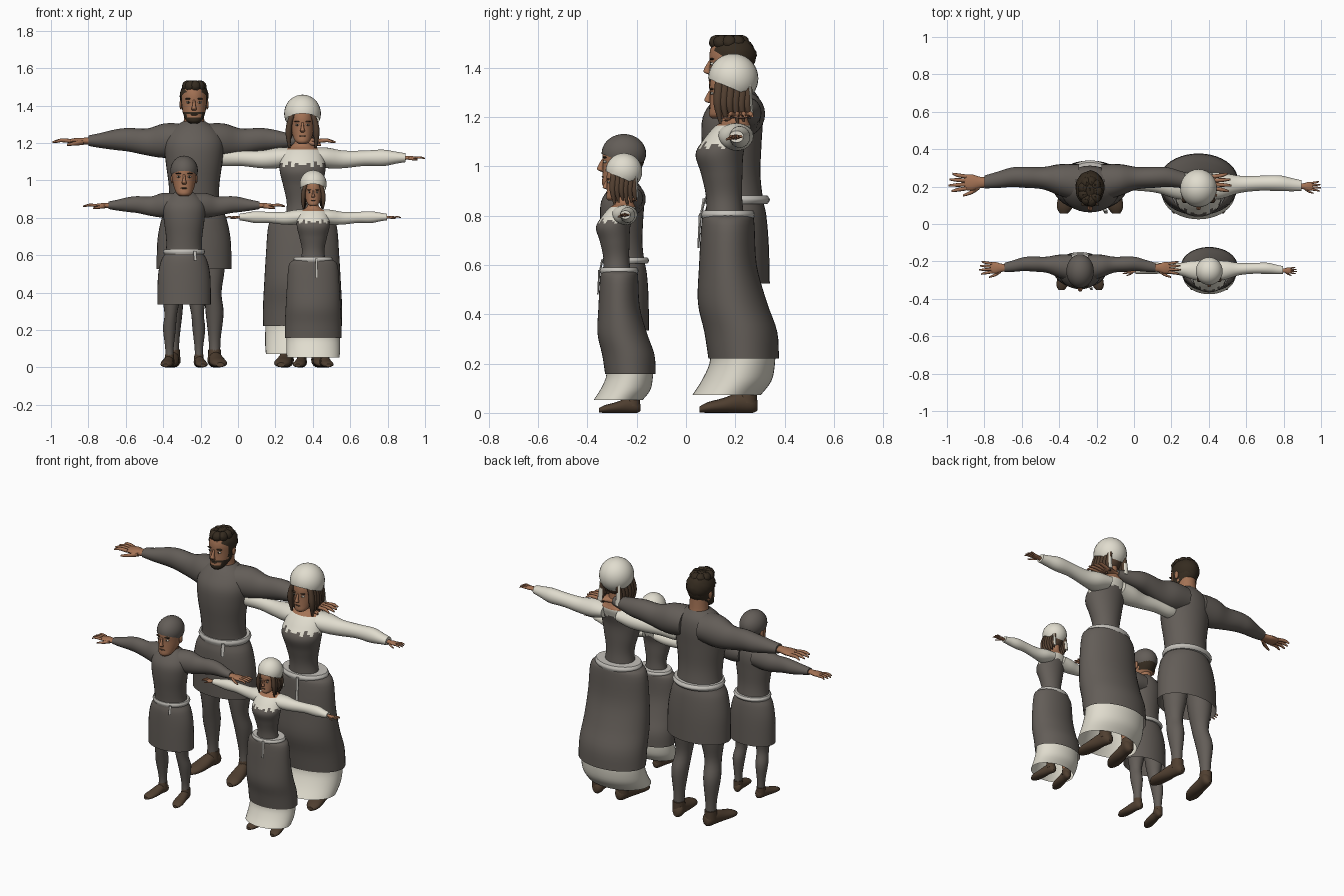
import bpy, bmesh, random
from math import sin, cos, pi, radians, atan2
from mathutils import Matrix, Vector

random.seed(4)
if "Cube" in bpy.data.objects:
    bpy.data.objects.remove(bpy.data.objects["Cube"])


def material(name, red, green, blue):
    mat = bpy.data.materials.new(name)
    mat.use_nodes = True
    mat.diffuse_color = (red, green, blue, 1)
    shader = mat.node_tree.nodes["Principled BSDF"]
    shader.inputs["Base Color"].default_value = (red, green, blue, 1)
    shader.inputs["Roughness"].default_value = 0.9
    return mat


WOOL = material("grey wool", .125, .11, .097)
LINEN = material("cream linen", .75, .72, .62)
SKIN = material("tanned skin", .37, .17, .09)
DARK_HAIR = material("dark hair", .035, .024, .014)
BROWN_HAIR = material("brown hair", .085, .05, .03)
LEATHER = material("shoe leather", .08, .05, .03)
BELT = material("pale belt cloth", .55, .53, .49)

# the two axes spanned by a cross-section, for each loft direction
PLANES = {"x": (0, 1, 2), "y": (1, 0, 2), "z": (2, 0, 1)}


class Frame:
    """Place and size of a body or a head; makes the objects in it."""

    def __init__(self, prefix, x, y, z, scale):
        self.prefix = prefix
        self.matrix = Matrix.Translation((x, y, z)) @ Matrix.Scale(scale, 4)

    def finish(self, name, bm, mats, rule=None, side=1):
        if rule:
            for face in bm.faces:
                face.material_index = rule(face.calc_center_median())
        bmesh.ops.transform(bm, verts=bm.verts, matrix=self.matrix @ Matrix.Diagonal((side, 1, 1, 1)))
        bmesh.ops.recalc_face_normals(bm, faces=bm.faces)
        mesh = bpy.data.meshes.new(name)
        bm.to_mesh(mesh)
        bm.free()
        for mat in mats:
            mesh.materials.append(mat)
        for poly in mesh.polygons:
            poly.use_smooth = True
        mesh.set_sharp_from_angle(angle=radians(50))
        obj = bpy.data.objects.new(f"{self.prefix}_{name}", mesh)
        bpy.context.collection.objects.link(obj)

    def loft(self, name, rings, mats, axis="z", rule=None, side=1, caps=True, count=24, steps=4):
        """Rings are (x, y, z, radius, radius), joined by a smooth spline."""
        bm = bmesh.new()
        rings = [Vector(ring) for ring in rings]
        _, first, second = PLANES[axis]
        path = []
        for i in range(len(rings) - 1):
            b, c = rings[i], rings[i + 1]
            a, d = rings[max(i - 1, 0)], rings[min(i + 2, len(rings) - 1)]
            for k in range(steps):
                t = k / steps
                path.append(b + (c - a) * t / 2 + (a * 2 - b * 5 + c * 4 - d) * t * t / 2
                            + (b * 3 - a - c * 3 + d) * t ** 3 / 2)
        path.append(rings[-1])
        loops = []
        for ring in path:
            loop = []
            for j in range(count):
                angle = 2 * pi * j / count
                point = Vector(ring[:3])
                point[first] += ring[3] * cos(angle)
                point[second] += ring[4] * sin(angle)
                loop.append(bm.verts.new(point))
            loops.append(loop)
        for low, high in zip(loops, loops[1:]):
            for j in range(count):
                k = (j + 1) % count
                bm.faces.new((low[j], low[k], high[k], high[j]))
        if caps:
            bm.faces.new(loops[0])
            bm.faces.new(loops[-1])
        self.finish(name, bm, mats, rule, side)

    def blob(self, name, center, size, mat, cut=None, rough=0, side=1):
        """Ellipsoid, optionally trimmed below a slope from front to back."""
        bm = bmesh.new()
        bmesh.ops.create_uvsphere(bm, u_segments=28, v_segments=18, radius=1)
        for vert in bm.verts:
            vert.co = Vector(center) + vert.co * Vector(size) * (1 + random.uniform(-rough, rough))
        if cut:
            front, back = cut
            bmesh.ops.bisect_plane(bm, geom=bm.verts[:] + bm.edges[:] + bm.faces[:], clear_inner=True,
                                   plane_co=(0, -.09, front), plane_no=(0, front - back, .18))
        self.finish(name, bm, [mat], side=side)


def Vmul(a, b):
    return Vector(x * y for x, y in zip(a, b))


Vector_mul = Vmul


def rings_z(*rows):
    """Rows of (z, y, half width, half depth) become rings on the middle line."""
    return [(0, y, z, wide, deep) for z, y, wide, deep in rows]


def hand(body, side, x, y, z, size):
    def at(dx, dy, dz, ry, rz):
        return (x + dx * size, y + dy * size, z + dz * size, ry * size, rz * size)

    body.loft("palm", [at(-.02, 0, 0, .026, .02), at(.03, 0, 0, .031, .018), at(.07, 0, 0, .043, .017),
                       at(.11, 0, -.002, .04, .012)], [SKIN], "x", side=side, count=14)
    for i in range(4):
        spread = (i - 1.5) * .021
        reach = .2 - abs(i - 1.3) * .014
        body.loft("finger", [at(.1, spread, 0, .011, .011), at(.15, spread * 1.25, .004, .01, .01),
                             at(reach, spread * 1.5, -.006, .005, .005)], [SKIN], "x", side=side, count=8)
    body.loft("thumb", [at(.03, -.02, -.005, .016, .015), at(.07, -.05, -.012, .012, .012),
                        at(.12, -.07, -.02, .006, .006)], [SKIN], "x", side=side, count=8)


def foot(body, side, x, leg_mat, leg_rings):
    body.loft("leg", leg_rings, [leg_mat], side=side, count=18)
    body.loft("shoe", [(x - .01, .09, .03, .015, .02), (x - .01, .07, .04, .034, .04),
                       (x, .02, .042, .036, .042), (x + .01, -.05, .03, .044, .03),
                       (x + .02, -.11, .022, .042, .022), (x + .025, -.145, .014, .02, .012)],
              [LEATHER], "y", side=side, count=16)
    body.loft("shoe_collar", [(x - .005, .045, .04, .036, .043), (x - .005, .05, .095, .034, .038)],
              [LEATHER], side=side, count=16)


def head(face, hair, bearded=False):
    def paint(c):
        beard = bearded and c.y < .04 and (c.z < .034 or (c.z < .065 and c.y > -.075)
                                           or .045 < c.z < .058 or (abs(c.x) > .06 and c.y > -.03))
        return int(beard or (c.y > .02 and c.z > .06))

    face.loft("head", rings_z((0, -.055, .022, .025), (.015, -.05, .042, .042), (.05, -.02, .058, .07),
                              (.1, 0, .068, .088), (.15, 0, .07, .09), (.19, 0, .06, .078),
                              (.215, 0, .035, .045), (.222, 0, .005, .006)),
              [SKIN, hair], rule=paint, count=32)
    face.loft("nose", [(0, -.088, .125, .006, .004), (0, -.098, .095, .009, .012),
                       (0, -.1, .078, .014, .014), (0, -.088, .068, .01, .006)], [SKIN], count=10)
    face.blob("mouth", (0, -.088, .046), (.02, .006, .004), LEATHER)
    for side in (1, -1):
        face.blob("eye", (.03, -.078, .112), (.012, .008, .006), LINEN, side=side)
        face.blob("pupil", (.03, -.084, .112), (.005, .004, .006), DARK_HAIR, side=side)
        face.blob("eyebrow", (.031, -.08, .131), (.018, .01, .004), hair, side=side)
        face.blob("ear", (.07, .01, .1), (.008, .016, .026), SKIN, side=side)


def tunic_figure(body, hem):
    body.loft("tunic", rings_z((hem, .005, .2, .135), (.68, .003, .196, .133), (.8, 0, .172, .126),
                               (.865, 0, .138, .113), (.97, -.01, .135, .112), (1.1, -.015, .152, .122),
                               (1.2, -.01, .158, .122), (1.27, .005, .125, .095), (1.315, .01, .06, .058)),
              [WOOL], caps=False, count=32)
    body.loft("neck", rings_z((1.26, .015, .07, .065), (1.31, .01, .056, .056), (1.4, .005, .05, .055)), [SKIN])
    body.loft("belt", rings_z((.848, .005, .15, .125), (.865, .008, .157, .133), (.882, .005, .15, .125)), [BELT])
    body.loft("belt_end", [(.08, -.125, .87, .012, .007), (.085, -.14, .8, .01, .004)], [BELT], count=8)
    for side in (1, -1):
        body.loft("sleeve", [(.06, .02, 1.215, .1, .088), (.16, .035, 1.212, .085, .092),
                             (.25, .045, 1.205, .06, .072), (.35, .05, 1.217, .056, .063),
                             (.42, .05, 1.217, .052, .055), (.5, .035, 1.213, .043, .04),
                             (.565, .025, 1.212, .034, .028)], [WOOL], "x", side=side)
        hand(body, side, .56, .022, 1.21, 1)
        foot(body, side, .115, WOOL, [(.085, .01, .76, .085, .09), (.095, .01, .54, .07, .075),
                                      (.1, .01, .4, .047, .055), (.11, .035, .29, .048, .056),
                                      (.11, .045, .15, .032, .036), (.11, .045, .07, .03, .034)])


def gown_figure(body):
    # bodice with a ragged neckline, chemise above it, bare skin at the throat
    def paint(c):
        angle = atan2(c.y + .04, c.x)
        edge = 1.085 - .03 * sin(angle) * (-1 if angle > 0 else 0) + .012 * sin(angle * 13)
        if c.z < edge:
            return 0
        return 2 if c.z > 1.163 and abs(c.x) < .1 else 1

    body.loft("bodice", rings_z((.76, -.04, .1, .08), (.87, -.045, .084, .073), (.97, -.055, .103, .084),
                                (1.05, -.064, .122, .097), (1.11, -.04, .118, .088), (1.16, -.012, .1, .074),
                                (1.185, 0, .06, .053), (1.22, 0, .037, .042), (1.29, -.005, .038, .045)),
              [WOOL, LINEN, SKIN], rule=paint, count=36, steps=6)
    body.loft("skirt", rings_z((.812, -.035, .095, .075), (.8, -.03, .145, .1), (.76, -.03, .182, .108),
                               (.6, -.03, .196, .117), (.45, -.012, .205, .14), (.33, .022, .211, .148),
                               (.22, .034, .211, .143)), [WOOL], caps=False, count=40)
    body.loft("underskirt", rings_z((.26, .03, .197, .132), (.2, .028, .199, .133), (.13, .005, .2, .142),
                                    (.072, -.036, .196, .139)), [LINEN], caps=False, count=40)
    body.loft("belt", rings_z((.79, -.03, .14, .106), (.806, -.03, .147, .11), (.822, -.03, .138, .102)), [BELT])
    body.loft("belt_end", [(.025, -.142, .81, .009, .006), (.025, -.15, .67, .008, .004)], [BELT], count=8)
    for side in (1, -1):
        body.loft("sleeve", [(.05, 0, 1.13, .075, .045), (.13, .005, 1.12, .068, .055),
                             (.22, .012, 1.112, .046, .047), (.33, .018, 1.118, .04, .041),
                             (.43, .018, 1.12, .042, .044), (.5, .01, 1.121, .035, .032),
                             (.55, .005, 1.121, .029, .024)], [LINEN], "x", side=side)
        hand(body, side, .55, .002, 1.12, .54)
        foot(body, side, .09, SKIN, [(.08, .01, .6, .06, .06), (.085, .03, .3, .04, .045),
                                     (.085, .045, .06, .027, .03)])


def bonnet_and_locks(face):
    face.blob("bonnet", (0, .015, .178), (.108, .112, .111), LINEN, cut=(.175, .1))
    for side in (1, -1):
        # loose locks hanging beside and behind the face
        for i in range(6):
            y = -.05 + i * .026
            end = -.025 + .012 * (i % 3)
            width = .066 - .005 * max(i - 2, 0)
            face.loft("hair_lock", [(.045, y * .8, .2, .02, .022), (width + .008, y, .13, .017, .021),
                                    (width + .016, y - .004, .06, .018, .019),
                                    (width + .012, y + .008, end, .006, .006)], [BROWN_HAIR], side=side, count=10)
        face.loft("bonnet_tail", [(.062, .085, .2, .008, .005), (.066, .092, .1, .014, .007),
                                  (.068, .1, .015, .018, .006)], [LINEN], side=side, count=10)


# father
tunic_figure(Frame("man", -.235, .2, 0, 1), .525)
man_head = Frame("man", -.235, .185, 1.305, 1)
head(man_head, DARK_HAIR, bearded=True)
man_head.blob("hair", (0, .005, .145), (.077, .095, .082), DARK_HAIR, cut=(.178, .06), rough=.03)
for i in range(9):
    turn = i * 2 * pi / 9
    man_head.blob("hair_curl", (.036 * cos(turn), -.01 + .05 * sin(turn), .198), (.03, .032, .03),
                  DARK_HAIR, rough=.04)

# son
tunic_figure(Frame("boy", -.288, -.25, 0, .715), .469)
boy_head = Frame("boy", -.288, -.255, .915, .93)
head(boy_head, DARK_HAIR)
boy_head.blob("cap", (0, .003, .148), (.079, .097, .085), WOOL, cut=(.145, .075))

# mother and daughter
gown_figure(Frame("woman", .345, .2, 0, 1))
gown_figure(Frame("girl", .402, -.25, 0, .717))
for face in (Frame("woman", .345, .178, 1.195, .91), Frame("girl", .402, -.262, .862, .665)):
    head(face, BROWN_HAIR)
    bonnet_and_locks(face)
